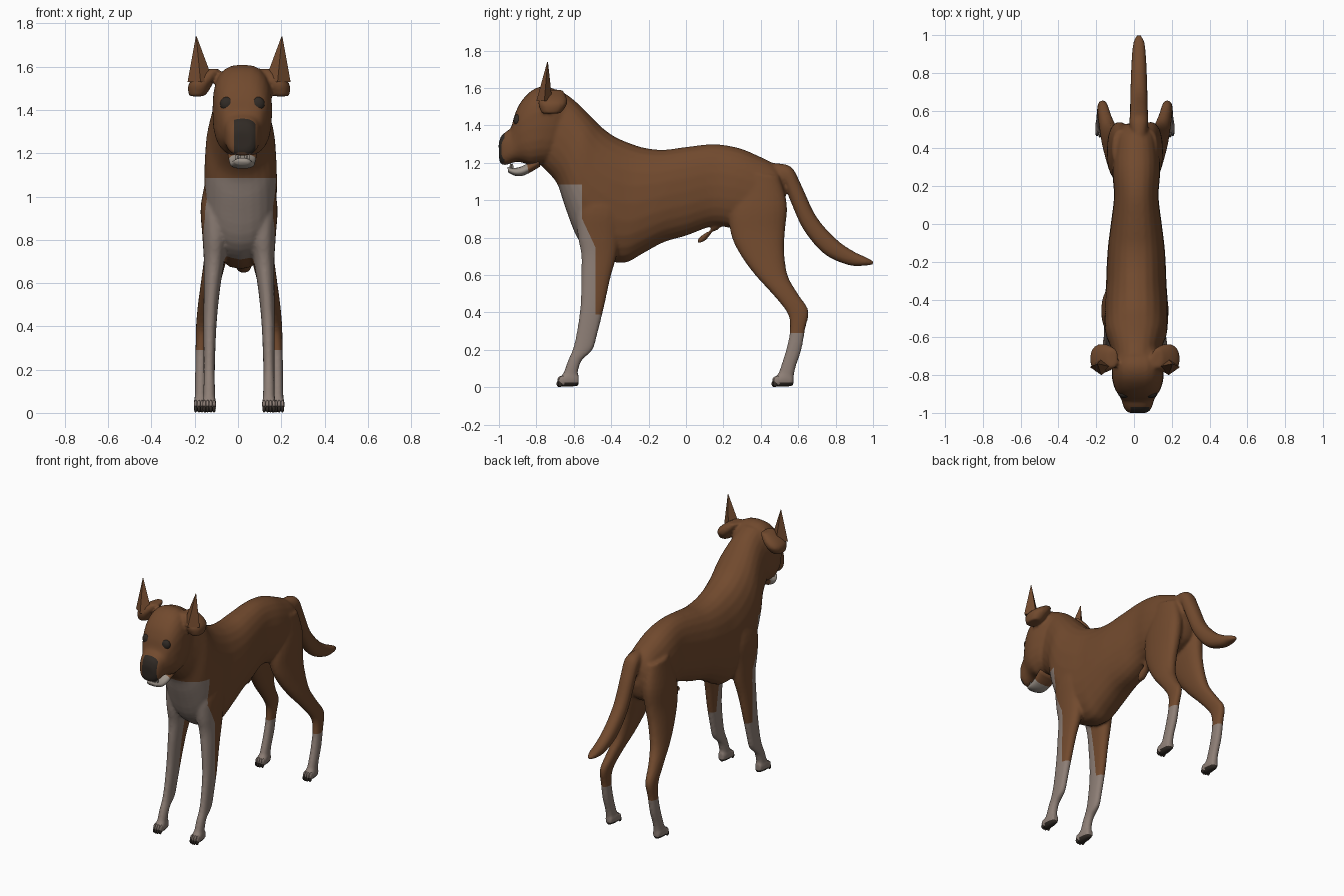
import bpy, bmesh, math
from mathutils import Vector, Matrix

cube = bpy.data.objects.get("Cube")
if cube:
    bpy.data.objects.remove(cube, do_unlink=True)

MID = 0.012          # centre line of the animal


def material(name, rgb):
    m = bpy.data.materials.new(name)
    m.use_nodes = True
    col = (*rgb, 1)
    m.diffuse_color = col
    bsdf = next(n for n in m.node_tree.nodes if n.type == 'BSDF_PRINCIPLED')
    bsdf.inputs["Base Color"].default_value = col
    bsdf.inputs["Roughness"].default_value = 0.8
    return m


BROWN = material("brown coat", (0.166, 0.068, 0.027))
PALE = material("pale fur", (0.27, 0.212, 0.182))
DARK = material("dark nose and claws", (0.03, 0.023, 0.018))
JAW = material("pale jaw", (0.33, 0.29, 0.25))


def smooth_path(secs, steps):
    """Catmull-Rom interpolation of section tuples."""
    out = []
    for i in range(len(secs) - 1):
        p0, p1, p2, p3 = (secs[max(0, min(len(secs) - 1, i + k))] for k in (-1, 0, 1, 2))
        for s in range(steps):
            t = s / steps
            out.append([b + 0.5 * t * (c - a + t * (2 * a - 5 * b + 4 * c - d + t * (3 * (b - c) + d - a)))
                        for a, b, c, d in zip(p0, p1, p2, p3)])
    return out + [secs[-1]]


def loft(bm, secs, x=MID, side=1, n=24, steps=4, power=0.88):
    """Rings spanning two side-profile points (y, z, y, z), a half width and an optional x."""
    rings = []
    for ya, za, yb, zb, w, *own in smooth_path(secs, steps):
        cx = 0.005 + side * own[0] if own else x
        ring = []
        for i in range(n):
            a = math.tau * i / n
            c, s = (math.copysign(abs(v) ** power, v) for v in (math.cos(a), math.sin(a)))
            ring.append(bm.verts.new((cx + s * max(w, 0.002),
                                      (ya + yb) / 2 + c * (ya - yb) / 2,
                                      (za + zb) / 2 + c * (za - zb) / 2)))
        rings.append(ring)
    for r, q in zip(rings, rings[1:]):
        for i in range(n):
            j = (i + 1) % n
            bm.faces.new((r[i], r[j], q[j], q[i]))
    bm.faces.new(rings[0])
    bm.faces.new(rings[-1])


def ball(bm, pos, scale):
    mat = Matrix.Translation(pos) @ Matrix.Diagonal((*scale, 1))
    bmesh.ops.create_uvsphere(bm, u_segments=16, v_segments=10, radius=1, matrix=mat)


def finish(name, bm, mats, smooth=True):
    bmesh.ops.recalc_face_normals(bm, faces=bm.faces[:])
    me = bpy.data.meshes.new(name)
    for f in bm.faces:
        f.smooth = smooth
    bm.to_mesh(me)
    bm.free()
    for m in mats:
        me.materials.append(m)
    ob = bpy.data.objects.new(name, me)
    bpy.context.scene.collection.objects.link(ob)
    return ob


# Trunk and neck, from rump to skull
trunk = [(.525, 1.12, .535, .98, .05), (.475, 1.19, .5, .88, .10), (.38, 1.24, .38, .83, .122),
         (.28, 1.28, .25, .85, .126), (.15, 1.30, .14, .86, .118), (0, 1.285, 0, .81, .135),
         (-.12, 1.27, -.12, .775, .15), (-.22, 1.28, -.24, .71, .157), (-.3, 1.305, -.33, .665, .16),
         (-.38, 1.34, -.45, .69, .167), (-.45, 1.39, -.57, .78, .168), (-.51, 1.45, -.645, .96, .162),
         (-.57, 1.51, -.69, 1.09, .142), (-.63, 1.56, -.76, 1.17, .125), (-.69, 1.595, -.8, 1.21, .12)]
# Skull and muzzle
head = [(-.62, 1.53, -.68, 1.25, .10), (-.68, 1.58, -.74, 1.2, .125), (-.75, 1.61, -.79, 1.19, .137),
        (-.82, 1.59, -.83, 1.185, .135), (-.88, 1.53, -.87, 1.2, .12), (-.915, 1.46, -.9, 1.205, .10),
        (-.935, 1.39, -.93, 1.2, .086), (-.965, 1.365, -.955, 1.19, .078),
        (-.99, 1.34, -.985, 1.19, .064), (-1.002, 1.30, -.998, 1.21, .042)]
tail = [(.46, 1.2, .5, 1.05, .045), (.56, 1.18, .525, 1.08, .05), (.617, 1.08, .565, .98, .048),
        (.695, .915, .63, .84, .046), (.8, .795, .74, .712, .043), (.89, .73, .87, .653, .038),
        (.965, .694, .955, .65, .03), (1.002, .674, 1.0, .656, .012)]
sheath = [(.22, .91, .17, .84, .025), (.16, .88, .1, .82, .03), (.14, .83, .062, .79, .028),
          (.105, .785, .065, .768, .018)]
hind_leg = [(.50, 1.13, .30, 1.15, .05, .07), (.54, .98, .235, .95, .065, .08),
            (.53, .84, .24, .82, .06, .09), (.525, .73, .29, .71, .053, .108),
            (.543, .6, .37, .6, .045, .132), (.598, .5, .47, .49, .036, .155),
            (.655, .41, .545, .39, .029, .17), (.637, .31, .555, .3, .026, .175),
            (.617, .2, .535, .2, .026, .177), (.587, .11, .51, .12, .026, .178),
            (.57, .03, .49, .06, .028, .178)]
front_leg = [(-.33, 1.1, -.5, 1.12, .05, .095), (-.33, .95, -.58, .97, .07, .107),
             (-.35, .82, -.58, .82, .06, .110), (-.372, .7, -.56, .71, .048, .115),
             (-.405, .58, -.56, .58, .038, .125), (-.44, .42, -.565, .43, .031, .134),
             (-.475, .28, -.587, .28, .027, .137), (-.50, .2, -.607, .2, .026, .138),
             (-.56, .14, -.632, .14, .026, .138), (-.585, .05, -.66, .06, .028, .138)]
paw = [(.575, .07, .575, .008, .022), (.535, .085, .535, .002, .031), (.495, .075, .495, .002, .032),
       (.472, .04, .472, .004, .025)]
ear_flap = [(-.66, 1.59, -.76, 1.59, .03, .115), (-.64, 1.555, -.78, 1.555, .05, .15),
            (-.635, 1.52, -.79, 1.52, .055, .178), (-.65, 1.49, -.78, 1.485, .048, .188),
            (-.67, 1.465, -.77, 1.462, .034, .196)]
FEET = ((0, .178), (-1.15, .138))      # hind and front: y shift, x

body_bm = bmesh.new()
loft(body_bm, trunk)
loft(body_bm, head, x=0.02, power=0.75)
loft(body_bm, tail, x=0.026)
loft(body_bm, sheath)
for side in (-1, 1):
    for part in (hind_leg, front_leg, ear_flap):
        loft(body_bm, part, side=side)
    for dy, fx in FEET:
        loft(body_bm, [(a + dy, b, c + dy, d, w, fx) for a, b, c, d, w in paw], side=side)

# Fuse the body parts into one skin
body = finish("body", body_bm, [])
remesh = body.modifiers.new("fuse", 'REMESH')
remesh.mode = 'VOXEL'
remesh.voxel_size = 0.009
relax = body.modifiers.new("relax", 'SMOOTH')
relax.factor = 0.5
relax.iterations = 6
bpy.context.view_layer.update()
skin = bpy.data.meshes.new_from_object(body.evaluated_get(bpy.context.evaluated_depsgraph_get()))
body.modifiers.clear()
body.data = skin
skin.name = "body"
skin.materials.clear()
for m in (BROWN, PALE, DARK):
    skin.materials.append(m)

# Cut clean colour borders, then colour by region
bm = bmesh.new()
bm.from_mesh(skin)
borders = [((0, 0, z), (0, 0, 1)) for z in (1.085, .39, .29, .025)]
borders += [((0, y, 0), (0, 1, 0)) for y in (-.555, -.485, -.97)]
borders += [((x, 0, 0), (1, 0, 0)) for x in (-.018, .082)]
borders.append(((0, -.555, .9), (0, .15, .07)))
for co, no in borders:
    bmesh.ops.bisect_plane(bm, geom=bm.verts[:] + bm.edges[:] + bm.faces[:],
                           plane_co=co, plane_no=Vector(no), dist=1e-5)
for f in bm.faces:
    f.smooth = True
    x, y, z = f.calc_center_median()
    if z > 0.9:
        edge = -.555
    elif z > 0.75:
        edge = -.555 + (.9 - z) * .07 / .15
    else:
        edge = -.485
    chest = z < 1.085 and y < edge
    stocking = z < .39 and y < 0 or z < .29 and y > 0
    nose = y < -.97 and z > 1.2 and -.018 < x < .082
    if z < .025 or nose:
        f.material_index = 2
    elif chest or stocking:
        f.material_index = 1
    else:
        f.material_index = 0
bm.to_mesh(skin)
bm.free()

# Lower jaw, brown towards the throat, and teeth
bm = bmesh.new()
loft(bm, [(-.79, 1.235, -.78, 1.18, .07), (-.87, 1.185, -.86, 1.135, .06),
          (-.92, 1.172, -.91, 1.13, .053), (-.955, 1.178, -.95, 1.148, .036)], x=0.02)
for f in bm.faces:
    f.material_index = int(f.calc_center_median().y > -.85)
finish("lower_jaw", bm, [JAW, BROWN])
bm = bmesh.new()
for i in (-2, -1, 1, 2):
    ball(bm, (0.02 + i * .014, -.945 + abs(i) * .008, 1.18), (.006, .006, .016))
finish("teeth", bm, [JAW])

# Upright pointed ears and dark eyes
for side, name in ((-1, "right"), (1, "left")):
    bm = bmesh.new()
    loft(bm, [(-.715, 1.53, -.8, 1.53, .06, .178), (-.738, 1.74, -.742, 1.74, .002, .198)],
         side=side, n=4, steps=1)
    finish(name + "_ear", bm, [BROWN], smooth=False)
    bm = bmesh.new()
    ball(bm, (0.02 + side * .07, -.9, 1.428), (.033, .022, .033))
    finish(name + "_eye", bm, [DARK])

# Toes and claws
toes, claws = bmesh.new(), bmesh.new()
for side in (-1, 1):
    for dy, fx in FEET:
        for i in (-1.5, -.5, .5, 1.5):
            tx = 0.005 + side * fx + i * .015
            ty = .48 + dy + abs(i) * .007
            ball(toes, (tx, ty, .036), (.0088, .022, .024))
            ball(claws, (tx, ty - .013, .019), (.0078, .013, .017))
finish("toes", toes, [PALE])
finish("claws", claws, [DARK])
